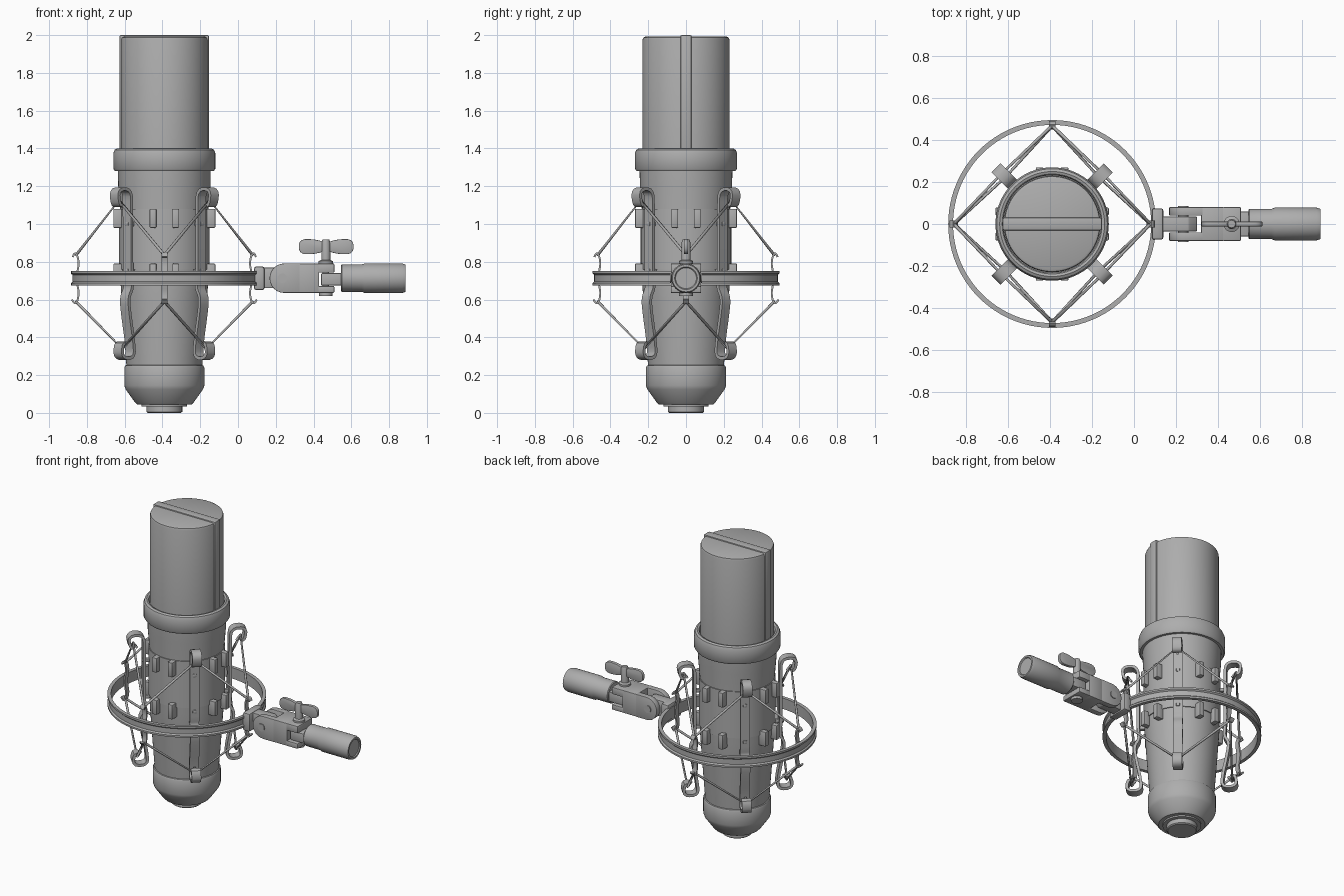
import bpy, bmesh, math
from mathutils import Vector

cube = bpy.data.objects.get("Cube")
if cube:
    bpy.data.objects.remove(cube, do_unlink=True)

CX = -0.39          # microphone axis
ARM_Z = 0.713       # height of the stand arm

metal = bpy.data.materials.new("satin grey metal")
metal.use_nodes = True
GREY = (0.42, 0.42, 0.42, 1)
metal.diffuse_color = GREY
metal.node_tree.nodes["Principled BSDF"].inputs["Base Color"].default_value = GREY


def finish(name, bm, loc=(0, 0, 0), rot=(0, 0, 0), bevel=0, smooth=True):
    bmesh.ops.recalc_face_normals(bm, faces=bm.faces)
    if bevel:
        sharp = [e for e in bm.edges if e.is_manifold and e.calc_face_angle() > 0.6]
        bmesh.ops.bevel(bm, geom=sharp, offset=bevel, segments=2, affect='EDGES',
                        profile=0.5, clamp_overlap=True)
    mesh = bpy.data.meshes.new(name)
    bm.to_mesh(mesh)
    bm.free()
    ob = bpy.data.objects.new(name, mesh)
    bpy.context.collection.objects.link(ob)
    ob.location, ob.rotation_euler = loc, rot
    mesh.materials.append(metal)
    if smooth:
        bpy.ops.object.select_all(action='DESELECT')
        ob.select_set(True)
        bpy.context.view_layer.objects.active = ob
        bpy.ops.object.shade_smooth_by_angle(angle=math.radians(35))
    return ob


def lathe(name, profile, loc=(CX, 0, 0), rot=(0, 0, 0), closed=False, steps=64):
    """Revolve (radius, height) points about local z."""
    bm = bmesh.new()
    verts = [bm.verts.new((r, 0, z)) for r, z in profile]
    edges = [bm.edges.new(p) for p in zip(verts, verts[1:])]
    if closed:
        edges.append(bm.edges.new((verts[-1], verts[0])))
    bmesh.ops.spin(bm, geom=verts + edges, cent=(0, 0, 0), axis=(0, 0, 1),
                   angle=math.tau, steps=steps)
    bmesh.ops.remove_doubles(bm, verts=bm.verts, dist=1e-5)
    return finish(name, bm, loc, rot)


def box(name, lo, hi, bevel=0.006, loc=(0, 0, 0), rot=(0, 0, 0)):
    bm = bmesh.new()
    bmesh.ops.create_cube(bm, size=1)
    lo, hi = Vector(lo), Vector(hi)
    for v in bm.verts:
        v.co = (lo + hi) / 2 + v.co * (hi - lo)
    return finish(name, bm, loc, rot, bevel)


def prism(name, outline, y0, y1, bevel=0.006):
    """Extrude an (x, z) outline along y."""
    bm = bmesh.new()
    face = bm.faces.new([bm.verts.new((x, y0, z)) for x, z in outline])
    ext = bmesh.ops.extrude_face_region(bm, geom=[face])
    moved = [g for g in ext["geom"] if isinstance(g, bmesh.types.BMVert)]
    bmesh.ops.translate(bm, verts=moved, vec=(0, y1 - y0, 0))
    return finish(name, bm, bevel=bevel)


def soften(pts, rounds=2, closed=False):
    """Round the corners of a path by corner cutting."""
    pts = [Vector(p) for p in pts]
    for _ in range(rounds):
        pairs = list(zip(pts, pts[1:] + pts[:1])) if closed else list(zip(pts, pts[1:]))
        cut = [q for a, b in pairs for q in (a.lerp(b, 0.25), a.lerp(b, 0.75))]
        pts = cut if closed else [pts[0]] + cut[1:-1] + [pts[-1]]
    return pts


def strap(name, path, width, thick, angle):
    """Flat band following a (radius, height) path in the plane at this angle."""
    pts = soften(path)
    left, right = [], []
    for i, p in enumerate(pts):
        t = (pts[min(i + 1, len(pts) - 1)] - pts[max(i - 1, 0)]).normalized()
        n = Vector((-t.y, t.x)) * thick / 2
        left.append(p + n)
        right.append(p - n)
    bm = bmesh.new()
    rows = [[bm.verts.new((q.x, s * width / 2, q.y)) for q, s in
             ((a, -1), (a, 1), (b, 1), (b, -1))] for a, b in zip(left, right)]
    for r0, r1 in zip(rows, rows[1:]):
        for k in range(4):
            bm.faces.new((r0[k], r0[(k + 1) % 4], r1[(k + 1) % 4], r1[k]))
    bm.faces.new(rows[0])
    bm.faces.new(rows[-1])
    return finish(name, bm, (CX, 0, 0), (0, 0, angle))


def wire(name, pts, radius):
    curve = bpy.data.curves.new(name, 'CURVE')
    curve.dimensions = '3D'
    curve.bevel_depth, curve.bevel_resolution = radius, 2
    curve.use_fill_caps = True
    spline = curve.splines.new('POLY')
    spline.points.add(len(pts) - 1)
    for sp, p in zip(spline.points, pts):
        sp.co = (*p, 1)
    curve.materials.append(metal)
    ob = bpy.data.objects.new(name, curve)
    bpy.context.collection.objects.link(ob)


def polar(r, a, z):
    return Vector((CX + r * math.cos(a), r * math.sin(a), z))


# Microphone head, collar, body and end cap
lathe("head_grille", [(0, 1.3), (0.23, 1.3), (0.23, 1.975), (0.226, 1.987), (0.215, 1.992), (0, 1.992)])
box("head_divider", (-0.237, -0.03, 1.3), (0.237, 0.03, 2.0), 0.008, (CX, 0, 0))
lathe("collar", [(0.232, 1.28), (0.262, 1.28), (0.27, 1.292), (0.27, 1.375), (0.263, 1.393),
                 (0.25, 1.4), (0.238, 1.396), (0.232, 1.385)], closed=True)
lathe("body", [(0, 1.3), (0.246, 1.3), (0.244, 1.2), (0.234, 1.08), (0.234, 0.72),
               (0.226, 0.6), (0.212, 0.4), (0.2, 0.24), (0, 0.24)])
lathe("body_sleeve", [(0.23, 1.08), (0.24, 1.08), (0.24, 0.76), (0.23, 0.76)])
lathe("end_cap", [(0, 0.255), (0.195, 0.255), (0.207, 0.25), (0.212, 0.24), (0.212, 0.145),
                  (0.205, 0.125), (0.155, 0.055), (0.145, 0.045), (0.12, 0.045),
                  (0.12, 0.035), (0.095, 0.035), (0.095, 0.006), (0.088, 0), (0, 0)])

# Clips gripping the sleeve, in pairs on each side
for side in range(4):
    for offset in (-0.06, 0.06):
        for z in (0.98, 0.69):
            box("sleeve_clip", (0.215, offset - 0.018, z), (0.27, offset + 0.018, z + 0.1),
                0.005, (CX, 0, 0), (0, 0, side * math.pi / 2))

# Suspension ring with flanged edges
lathe("suspension_ring", [(0.472, 0.675), (0.495, 0.675), (0.495, 0.687), (0.486, 0.695),
                          (0.486, 0.73), (0.495, 0.738), (0.495, 0.75), (0.472, 0.75)],
      closed=True, steps=96)

# Four hooked straps along the body
HOOKED = [(0.335, 1.10), (0.362, 1.10), (0.374, 1.185), (0.275, 1.185), (0.272, 1.08),
          (0.272, 0.7), (0.265, 0.66), (0.297, 0.61), (0.285, 0.52), (0.257, 0.38),
          (0.25, 0.29), (0.345, 0.29), (0.338, 0.37), (0.305, 0.365)]
for k in range(4):
    a = math.pi / 4 + k * math.pi / 2
    strap("hooked_strap", HOOKED, 0.06, 0.018, a)
    for z in (1.0, 0.75):
        box("strap_rivet", (0.23, -0.012, z - 0.012), (0.285, 0.012, z + 0.012), 0.005,
            (CX, 0, 0), (0, 0, a))

# Ring hooks and elastic cords
RING_HOOK = [(0.485, 0.825), (0.475, 0.848), (0.46, 0.835), (0.452, 0.79), (0.46, 0.75),
             (0.464, 0.712), (0.46, 0.675), (0.452, 0.635), (0.46, 0.59), (0.475, 0.577), (0.49, 0.6)]
for k in range(4):
    a = k * math.pi / 2
    strap("ring_hook", RING_HOOK, 0.032, 0.01, a)
    for s in (-1, 1):
        b = a + s * math.pi / 4
        for z_ring, r_hook, z_hook, z_end in ((0.835, 0.34, 1.125, 1.09), (0.59, 0.315, 0.34, 0.375)):
            wire("elastic_cord", [polar(0.468, a, z_ring), polar(r_hook, b, z_hook),
                                  polar(r_hook - 0.025, b, z_end)], 0.008)

# Bracket joining the ring to the swivel joint
box("bracket_plate", (0.085, -0.075, 0.65), (0.14, 0.075, 0.775), 0.012)
prism("bracket_tongue", [(0.1, 0.66), (0.26, 0.66), (0.3, 0.69), (0.3, 0.735), (0.26, 0.77), (0.1, 0.77)],
      -0.036, 0.036)

# Swivel joint: two rounded cheeks, a block and a clamp with two jaws
arc = [(0.245 + 0.078 * math.cos(t), ARM_Z + 0.078 * math.sin(t))
       for t in (math.pi * (0.5 + i / 12) for i in range(13))]
for s in (-1, 1):
    prism("joint_cheek", arc + [(0.33, 0.635), (0.33, 0.791)], s * 0.04, s * 0.08, 0.004)
lathe("pivot_bolt", [(0, -0.086), (0.025, -0.086), (0.025, 0.086), (0, 0.086)],
      (0.235, 0, ARM_Z), (math.pi / 2, 0, 0), steps=24)
box("joint_block", (0.32, -0.08, 0.635), (0.43, 0.08, 0.791))
for z0, z1 in ((0.635, 0.672), (0.742, 0.791)):
    box("clamp_jaw", (0.42, -0.08, z0), (0.51, 0.08, z1))

# Thumbscrew
lathe("thumbscrew_shaft", [(0, 0.618), (0.036, 0.618), (0.036, 0.64), (0.018, 0.64), (0.018, 0.785),
                           (0.038, 0.785), (0.038, 0.803), (0.024, 0.81), (0.024, 0.9),
                           (0.018, 0.917), (0, 0.917)], (0.465, 0, 0), steps=32)
wing = [(-0.145, 0.84), (-0.145, 0.92), (-0.06, 0.92), (0, 0.9), (0.06, 0.92),
        (0.145, 0.92), (0.145, 0.84), (0.06, 0.84), (0, 0.86), (-0.06, 0.84)]
prism("thumbscrew_wing", [(0.467 + p.x, p.y) for p in soften(wing, closed=True)], -0.011, 0.011, 0.003)

# Handle tube, lying along x
box("handle_tongue", (0.44, -0.06, 0.674), (0.56, 0.06, 0.74))
lathe("handle", [(0, 0.545), (0.068, 0.545), (0.072, 0.55), (0.072, 0.655), (0.078, 0.67), (0.078, 0.87),
                 (0.072, 0.888), (0.06, 0.888), (0.055, 0.882), (0, 0.882)],
      (0, 0, ARM_Z), (0, math.pi / 2, 0), steps=48)
